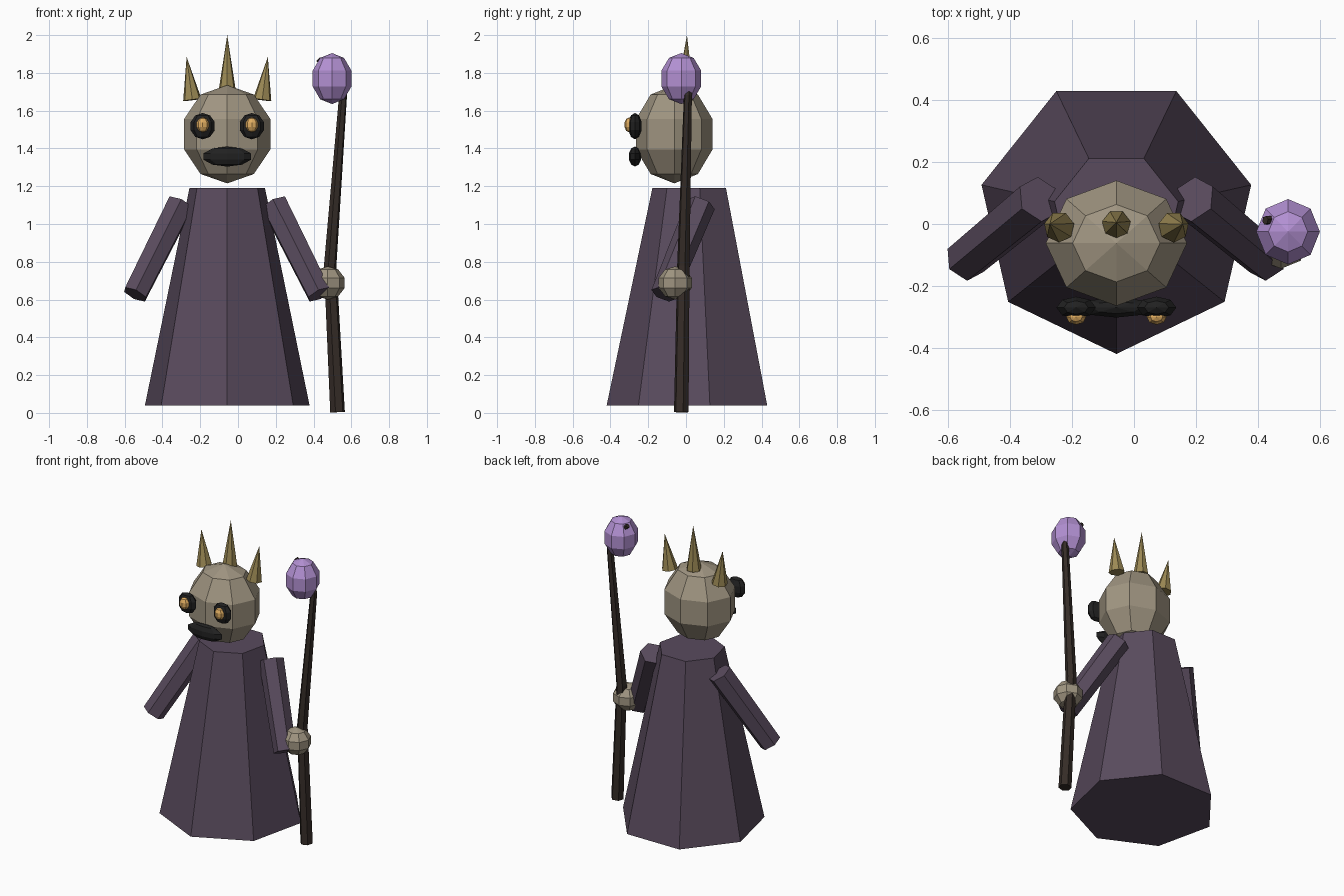
import bpy
from math import pi
from mathutils import Vector, Matrix

if "Cube" in bpy.data.objects:
    bpy.data.objects.remove(bpy.data.objects["Cube"])

CX = -0.057  # body axis


def material(name, rgb):
    m = bpy.data.materials.new(name)
    m.diffuse_color = (*rgb, 1)
    m.use_nodes = True
    m.node_tree.nodes["Principled BSDF"].inputs["Base Color"].default_value = m.diffuse_color
    return m


CLOTH = material("cloth", (0.10, 0.07, 0.11))
BONE = material("bone", (0.35, 0.30, 0.22))
GOLD = material("gold", (0.33, 0.25, 0.09))
WOOD = material("wood", (0.035, 0.025, 0.02))
CRYSTAL = material("crystal", (0.45, 0.28, 0.65))
AMBER = material("amber", (0.75, 0.42, 0.12))
DARK = material("dark", (0.015, 0.015, 0.015))


def finish(name, mat):
    ob = bpy.context.object
    ob.name = name
    ob.data.materials.append(mat)
    return ob


def taper(name, a, b, r1, r2, sides, mat):
    """Flat-sided cone or frustum from point a to point b."""
    a, b = Vector(a), Vector(b)
    d = b - a
    bpy.ops.mesh.primitive_cone_add(vertices=sides, radius1=r1, radius2=r2, depth=d.length)
    ob = finish(name, mat)
    turn = Vector((0, 0, 1)).rotation_difference(d).to_matrix().to_4x4()
    ob.matrix_world = Matrix.Translation((a + b) / 2) @ turn @ Matrix.Rotation(pi, 4, 'Z')
    return ob


def ball(name, centre, size, mat):
    """Low-poly sphere, 8 segments by 5 rings."""
    bpy.ops.mesh.primitive_uv_sphere_add(segments=8, ring_count=5, radius=1, location=centre)
    ob = finish(name, mat)
    ob.scale = size
    return ob


# Robe and head
taper("robe", (CX, 0.027, 0.04), (CX, 0.027, 1.19), 0.447, 0.205, 7, CLOTH)
ball("head", (CX, -0.062, 1.475), (0.24, 0.213, 0.26), BONE)
ball("mouth", (CX, -0.27, 1.357), (0.133, 0.034, 0.053), DARK)

# Mirrored sleeves, eyes and outer crown spikes
for side, s in (("left", -1), ("right", 1)):
    taper(side + "_sleeve", (CX + s * 0.488, -0.118, 0.627), (CX + s * 0.248, 0.08, 1.105),
          0.07, 0.077, 6, CLOTH)
    ball(side + "_eye_socket", (CX + s * 0.13, -0.27, 1.518), (0.067, 0.037, 0.07), DARK)
    ball(side + "_eye", (CX + s * 0.13, -0.3, 1.525), (0.034, 0.027, 0.04), AMBER)
    taper(side + "_crown_spike", (CX + s * 0.185, -0.01, 1.657), (CX + s * 0.215, 0, 1.885),
          0.05, 0, 7, GOLD)
taper("middle_crown_spike", (CX, -0.002, 1.705), (CX, 0.005, 2.0), 0.047, 0, 7, GOLD)

# Hand gripping the staff, orb at its top
ball("hand", (0.475, -0.057, 0.688), (0.094, 0.092, 0.088), BONE)
ball("orb", (0.498, -0.025, 1.77), (0.108, 0.111, 0.135), CRYSTAL)

# Crooked staff, hooking through the orb
curve = bpy.data.curves.new("staff", 'CURVE')
curve.dimensions = '3D'
curve.bevel_depth = 1
curve.bevel_resolution = 1
curve.use_fill_caps = True
path = [(0.527, -0.025, 0.004, 0.040), (0.488, -0.014, 0.78, 0.034),
        (0.556, 0.01, 1.68, 0.022), (0.525, 0.01, 1.78, 0.018), (0.424, 0.012, 1.873, 0.014)]
spline = curve.splines.new('POLY')
spline.use_smooth = False
spline.points.add(len(path) - 1)
for p, (x, y, z, r) in zip(spline.points, path):
    p.co = (x, y, z, 1)
    p.radius = r
staff = bpy.data.objects.new("staff", curve)
bpy.context.collection.objects.link(staff)
curve.materials.append(WOOD)
